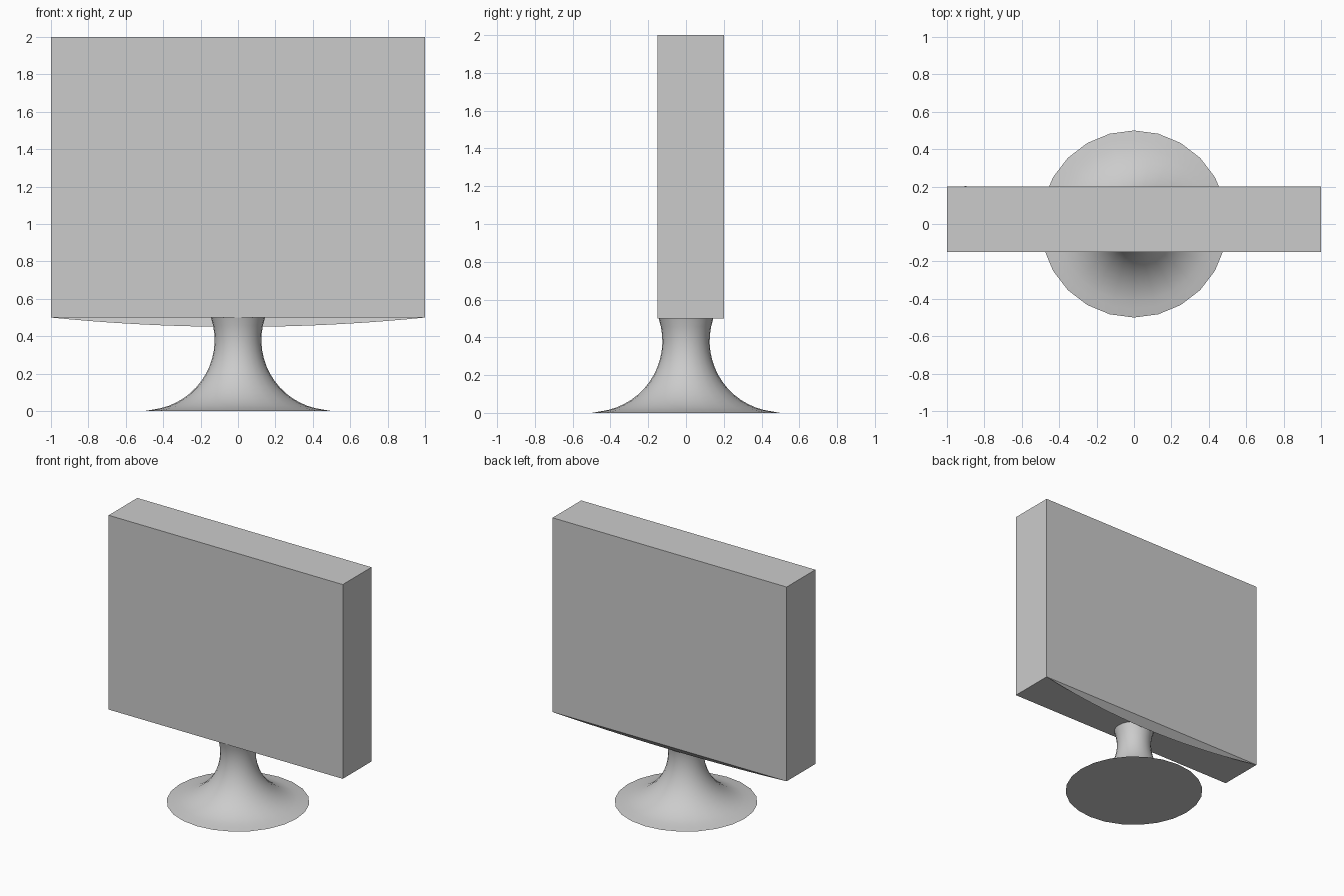
import bpy
import bmesh
from math import sqrt, cos, sin, pi, radians

cube = bpy.data.objects.get("Cube")
if cube:
    bpy.data.objects.remove(cube, do_unlink=True)

grey = bpy.data.materials.new("light grey")
grey.use_nodes = True
grey.diffuse_color = (0.6, 0.6, 0.6, 1)
grey.node_tree.nodes["Principled BSDF"].inputs["Base Color"].default_value = (0.6, 0.6, 0.6, 1)


def finish(name, bm, smooth=False):
    """Turn a bmesh into a named, coloured object."""
    mesh = bpy.data.meshes.new(name)
    bm.to_mesh(mesh)
    bm.free()
    mesh.materials.append(grey)
    obj = bpy.data.objects.new(name, mesh)
    bpy.context.collection.objects.link(obj)
    if smooth:
        bpy.ops.object.select_all(action='DESELECT')
        obj.select_set(True)
        bpy.context.view_layer.objects.active = obj
        bpy.ops.object.shade_smooth_by_angle(angle=radians(40))
    return obj


def box(name, low, high):
    bm = bmesh.new()
    bmesh.ops.create_cube(bm, size=1)
    for v in bm.verts:
        v.co = [a if c < 0 else b for c, a, b in zip(v.co, low, high)]
    return finish(name, bm)


# Screen housing
FRONT, BACK, BOTTOM, TOP = -0.15, 0.2, 0.5, 2.0
box("screen_housing", (-1, FRONT, BOTTOM), (1, BACK, TOP))

# Thin vertical strip on the back
box("back_strip", (-0.905, BACK - 0.002, 0.6), (-0.895, BACK + 0.002, 1.9))

# Slanted curved lip under the back edge
bm = bmesh.new()
steps = 20
outline = []
for i in range(steps + 1):
    x = 2 * i / steps - 1
    drop = 0.05 * (1 - x * x)
    outline.append(bm.verts.new((x, BACK - drop, BOTTOM - drop)))
bm.faces.new(outline)
finish("lower_lip", bm)

# Flared stand: a concave circular arc turned round the z axis
SIDES, RINGS, ARC, WAIST = 24, 16, 0.375, 0.38
bm = bmesh.new()
end = 0.325  # arc angle reached at the underside of the housing
rings = []
for r in range(RINGS + 1):
    a = -pi / 2 + (pi / 2 + end) * r / RINGS
    radius = 0.5 - ARC * cos(a)
    z = max(0, WAIST + ARC * sin(a) - 0.005 * (r == 0))
    rings.append([bm.verts.new((radius * cos(2 * pi * s / SIDES),
                                radius * sin(2 * pi * s / SIDES), z))
                  for s in range(SIDES)])
for lower, upper in zip(rings, rings[1:]):
    for s in range(SIDES):
        t = (s + 1) % SIDES
        bm.faces.new((lower[s], lower[t], upper[t], upper[s]))
bm.faces.new(rings[0][::-1])
bm.faces.new(rings[-1])
finish("flared_stand", bm, smooth=True)
